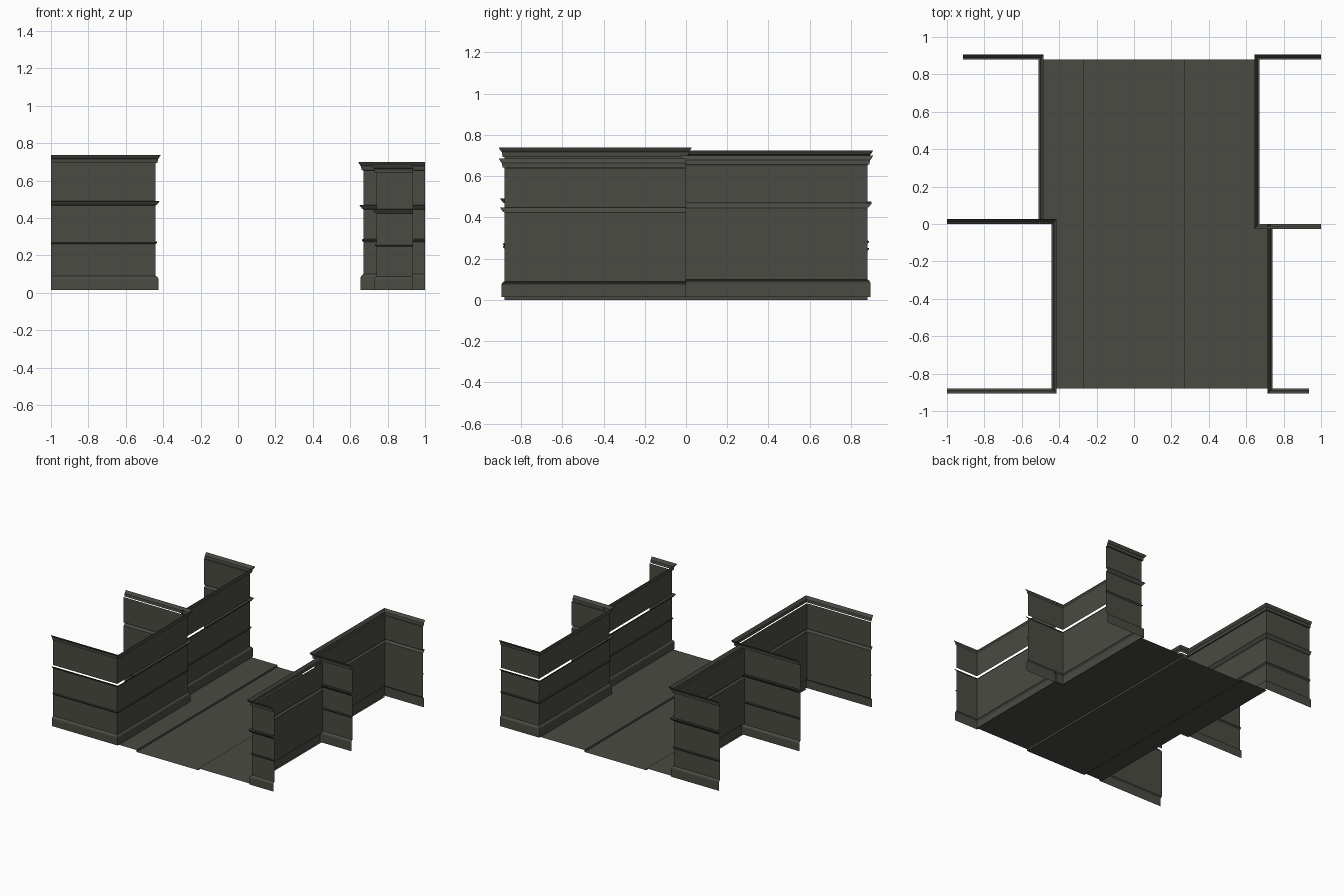
import bpy
from mathutils import Vector

if "Cube" in bpy.data.objects:
    bpy.data.objects.remove(bpy.data.objects["Cube"])

stone = bpy.data.materials.new("dark_grey_stone")
stone.diffuse_color = (0.07, 0.07, 0.058, 1)
stone.use_nodes = True
stone.node_tree.nodes["Principled BSDF"].inputs["Base Color"].default_value = stone.diffuse_color


def add_mesh(name, verts, faces):
    me = bpy.data.meshes.new(name)
    me.from_pydata(verts, [], faces)
    me.materials.append(stone)
    ob = bpy.data.objects.new(name, me)
    bpy.context.collection.objects.link(ob)
    return ob


def offset_path(path, d):
    """Shift a plan path to its right by d, with mitred corners."""
    pts = [Vector(p) for p in path]
    dirs = [(b - a).normalized() for a, b in zip(pts, pts[1:])]
    nrm = [Vector((v.y, -v.x)) for v in dirs]
    out = []
    for i, p in enumerate(pts):
        if i == 0:
            o = nrm[0]
        elif i == len(pts) - 1:
            o = nrm[-1]
        else:
            o = nrm[i - 1] + nrm[i]
        out.append(p + o * d)
    return out


def sweep(name, path, profile):
    """Sweep an (offset, height) profile along a plan path as a sheet."""
    n = len(path)
    verts, faces = [], []
    for d, z in profile:
        verts += [(p.x, p.y, z) for p in offset_path(path, d)]
    for j in range(len(profile) - 1):
        for i in range(n - 1):
            a = j * n + i
            faces.append((a, a + 1, a + n + 1, a + n))
    return add_mesh(name, verts, faces)


def facade(name, path, base, small, mid, top, open_cornice):
    # plinth, lower wall and flared middle ledge, open on top
    sweep(name + "_lower_wall", path, [
        (0.014, 0.015), (0.014, base - 0.008), (0.010, base),
        (0, base + 0.008), (0, mid - 0.024), (0.008, mid - 0.019), (0.022, mid)])
    # thin string course
    sweep(name + "_string_course", path, [
        (0, small - 0.008), (0.008, small + 0.001),
        (0.008, small + 0.006), (0, small + 0.007)])
    # upper wall
    sweep(name + "_upper_wall", path, [(0, mid), (0, top - 0.045)])
    # stepped cornice
    cornice = [(0.010, top - 0.044), (0.012, top - 0.022),
               (0.017, top - 0.018), (0.026, top - 0.003), (0.026, top)]
    if not open_cornice:
        cornice.insert(0, (0, top - 0.045))
    sweep(name + "_cornice", path, cornice)


# four building fronts
facade("front_left", [(-1, -0.88), (-0.44, -0.88), (-0.44, 0), (-1, 0)],
       0.083, 0.268, 0.492, 0.738, True)
facade("back_left", [(-0.51, 0), (-0.51, 0.88), (-0.915, 0.88)],
       0.09, 0.245, 0.478, 0.725, False)
facade("back_right", [(1, 0.88), (0.67, 0.88), (0.67, 0), (1, 0)],
       0.092, 0.28, 0.47, 0.70, False)
facade("front_right", [(0.74, 0), (0.74, -0.88), (0.935, -0.88)],
       0.08, 0.255, 0.447, 0.685, True)


# road, kerbs and pavements
def floor(name, x0, x1, y0, y1, z):
    add_mesh(name, [(x0, y0, z), (x1, y0, z), (x1, y1, z), (x0, y1, z)], [(0, 1, 2, 3)])


floor("road", -0.27, 0.27, -0.88, 0.88, 0)
floor("pavement_front_left", -0.44, -0.27, -0.88, 0, 0.015)
floor("pavement_back_left", -0.51, -0.27, 0, 0.88, 0.015)
floor("pavement_front_right", 0.27, 0.74, -0.88, 0, 0.015)
floor("pavement_back_right", 0.27, 0.67, 0, 0.88, 0.015)
for side, x, y in (("left", -0.27, -0.88), ("right", 0.27, 0.88)):
    add_mesh("kerb_" + side, [(x, y, 0), (x, -y, 0), (x, -y, 0.015), (x, y, 0.015)],
             [(0, 1, 2, 3)])
